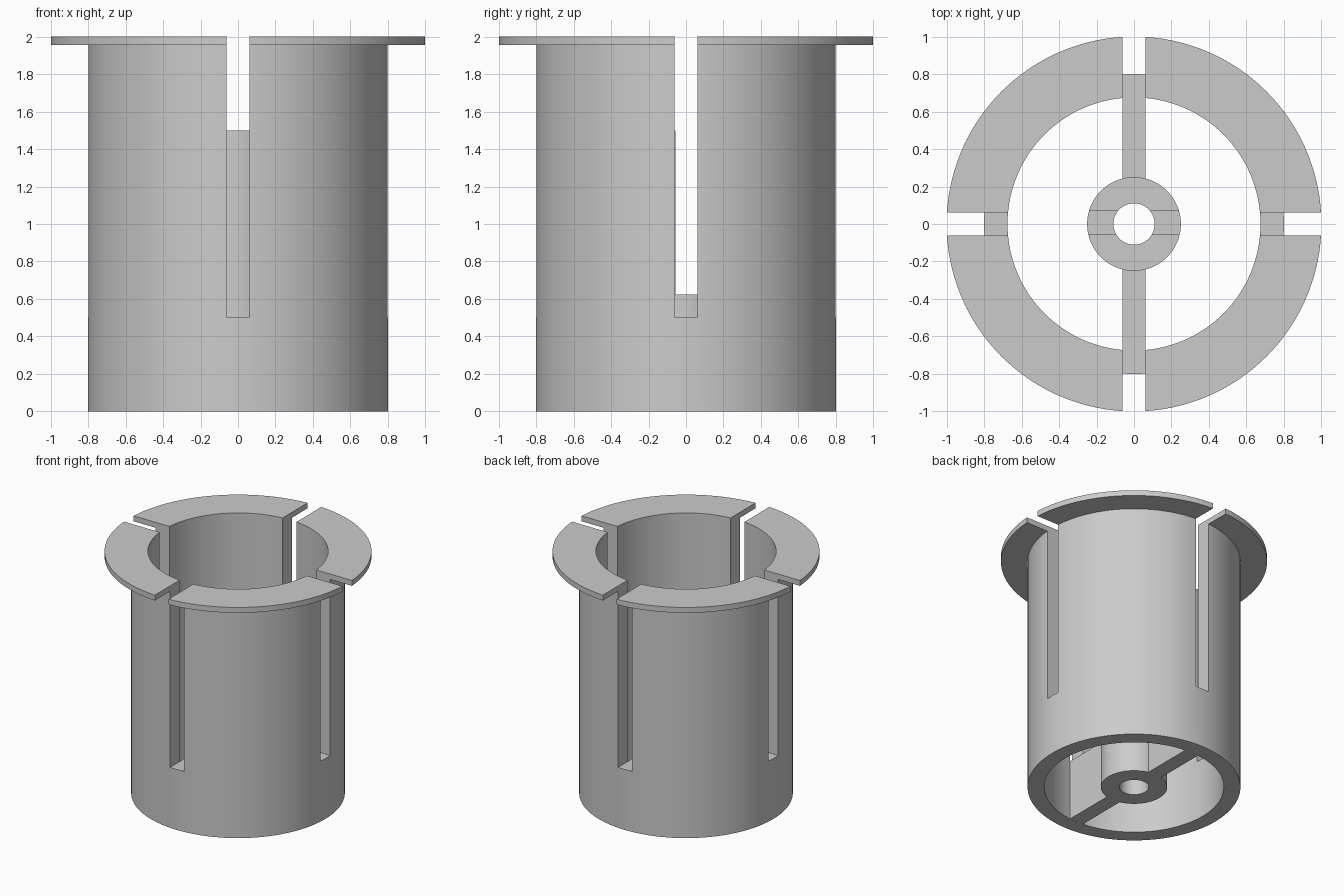
import bpy, bmesh, math
from mathutils import Matrix

if "Cube" in bpy.data.objects:
    bpy.data.objects.remove(bpy.data.objects["Cube"], do_unlink=True)

SLOT = 0.125      # width of slots and web
FLOOR = 0.5       # height of slot floor and web

grey = bpy.data.materials.new("plain grey")
grey.use_nodes = True
grey.diffuse_color = (0.6, 0.6, 0.6, 1)
grey.node_tree.nodes["Principled BSDF"].inputs["Base Color"].default_value = (0.6, 0.6, 0.6, 1)


def to_object(name, bm):
    bmesh.ops.recalc_face_normals(bm, faces=bm.faces[:])
    mesh = bpy.data.meshes.new(name)
    bm.to_mesh(mesh)
    bm.free()
    mesh.materials.append(grey)
    obj = bpy.data.objects.new(name, mesh)
    bpy.context.collection.objects.link(obj)
    return obj


def lathe(name, profile, steps=128):
    """Revolve a closed (radius, height) profile about z."""
    bm = bmesh.new()
    verts = [bm.verts.new((r, 0, z)) for r, z in profile]
    edges = [bm.edges.new((a, b)) for a, b in zip(verts, verts[1:] + verts[:1])]
    bmesh.ops.spin(bm, geom=verts + edges, cent=(0, 0, 0), axis=(0, 0, 1),
                   angle=math.tau, steps=steps)
    bmesh.ops.remove_doubles(bm, verts=bm.verts[:], dist=1e-4)
    return to_object(name, bm)


def box(name, low, high):
    bm = bmesh.new()
    size = [b - a for a, b in zip(low, high)]
    mid = [(a + b) / 2 for a, b in zip(low, high)]
    bmesh.ops.create_cube(bm, size=1, matrix=Matrix.Translation(mid) @ Matrix.Diagonal((*size, 1)))
    return to_object(name, bm)


def cut(obj, low, high):
    """Remove a box from an object."""
    cutter = box("cutter", low, high)
    cutter.hide_render = True
    mod = obj.modifiers.new("cut", "BOOLEAN")
    mod.operation, mod.solver, mod.object = "DIFFERENCE", "EXACT", cutter
    bpy.context.view_layer.objects.active = obj
    bpy.ops.object.modifier_apply(modifier=mod.name)
    bpy.data.objects.remove(cutter, do_unlink=True)


def smooth(obj):
    bpy.ops.object.select_all(action="DESELECT")
    obj.select_set(True)
    bpy.context.view_layer.objects.active = obj
    bpy.ops.object.shade_smooth_by_angle(angle=math.radians(30))


h = SLOT / 2

# Flanged sleeve, split by four slots
sleeve = lathe("flanged_sleeve", [(0.675, 0), (0.8, 0), (0.8, 1.955),
                                  (1, 1.955), (1, 2), (0.675, 2)])
cut(sleeve, (-h, -2, FLOOR), (h, 2, 3))
cut(sleeve, (-2, -h, FLOOR), (2, h, 3))
smooth(sleeve)

# Central hub with a bore and a slightly offset slot
hub = lathe("central_hub", [(0.11, 0), (0.25, 0), (0.25, 1.5), (0.11, 1.5)], 96)
cut(hub, (-1, -0.055, 0.625), (1, 0.07, 2))
smooth(hub)

# Webs joining the hub to the sleeve
box("back_web", (-h, 0.243, 0), (h, 0.674, FLOOR))
box("front_web", (-h, -0.674, 0), (h, -0.243, FLOOR))
